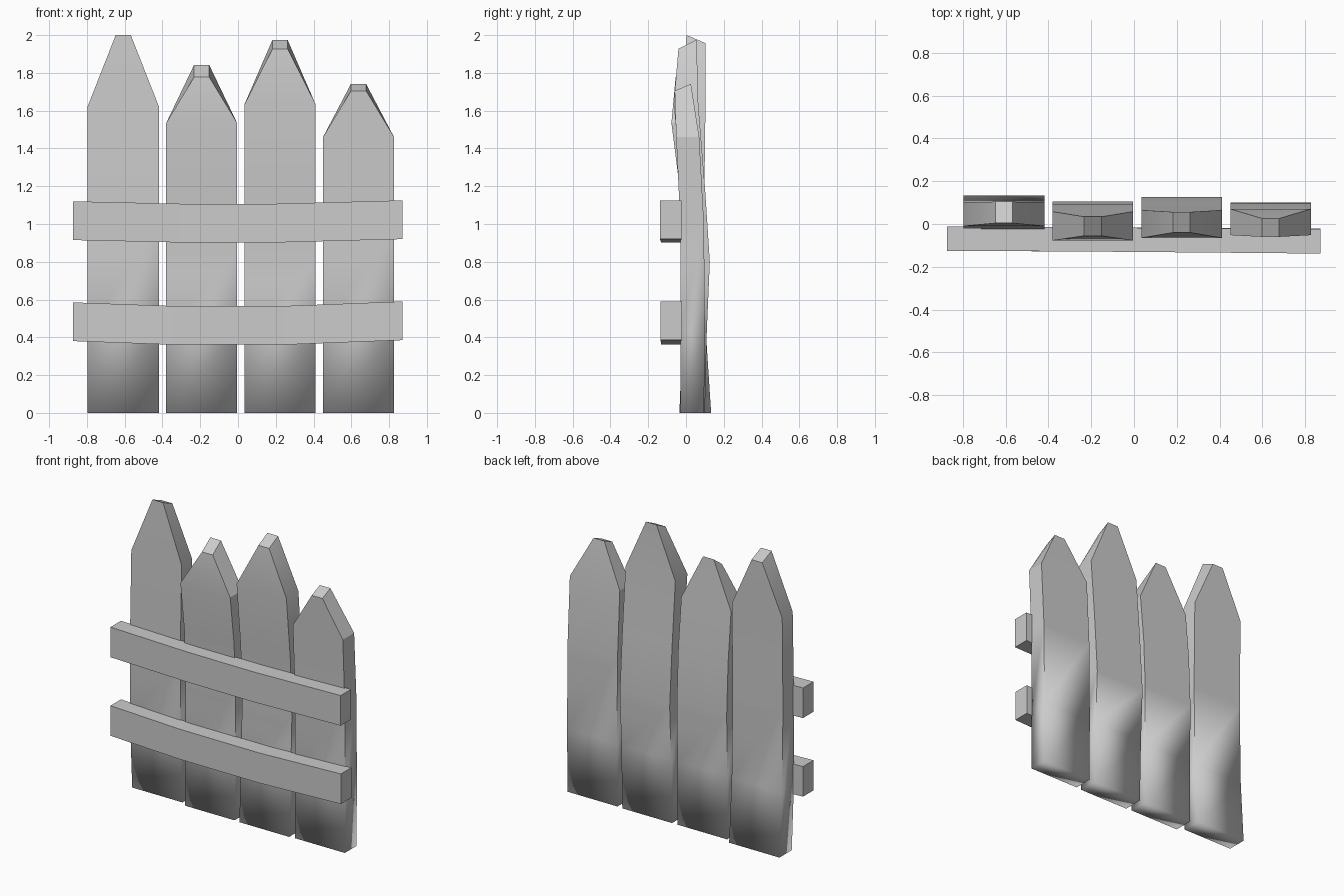
import bpy, bmesh

if "Cube" in bpy.data.objects:
    bpy.data.objects.remove(bpy.data.objects["Cube"])


def loft(name, rings, soft_base=False):
    """Skin four-cornered rings into a capped, flat-faced bar."""
    bm = bmesh.new()
    loops = [[bm.verts.new(p) for p in ring] for ring in rings]
    for a, b in zip(loops, loops[1:]):
        for i in range(4):
            j = (i + 1) % 4
            bm.faces.new((a[i], a[j], b[j], b[i]))
    bm.faces.new(loops[0][::-1])
    bm.faces.new(loops[-1])
    bmesh.ops.recalc_face_normals(bm, faces=bm.faces)
    # pickets have softened shading around the foot, crisp edges elsewhere
    for f in bm.faces:
        f.smooth = soft_base
    for e in bm.edges:
        foot = any(v.co.z < 0.001 for v in e.verts)
        e.smooth = foot or e.calc_face_angle(0) < 0.5
    mesh = bpy.data.meshes.new(name)
    bm.to_mesh(mesh)
    bm.free()
    obj = bpy.data.objects.new(name, mesh)
    bpy.context.collection.objects.link(obj)


def picket(name, x0, x1, body, tip):
    """body: (z, front y, back y) up to the shoulder; tip: front y, z, back y, z."""
    rings = [[(x0, f, z), (x1, f, z), (x1, b, z), (x0, b, z)] for z, f, b in body]
    c, w = (x0 + x1) / 2, 0.04
    fy, fz, by, bz = tip
    rings.append([(c - w, fy, fz), (c + w, fy, fz), (c + w, by, bz), (c - w, by, bz)])
    loft(name, rings, True)


def rail(name, sections):
    """sections: (x, bottom z, front y) along the bowed rail."""
    h, t = 0.205, 0.113
    loft(name, [[(x, y, z), (x, y + t, z), (x, y + t, z + h), (x, y, z + h)]
                for x, z, y in sections])


# Warped pickets, left to right
picket("picket_1", -0.797, -0.418,
       [(0, 0.0, 0.133), (0.43, -0.022, 0.105), (1.0, -0.025, 0.095), (1.62, -0.01, 0.103)],
       (0.004, 2.0, 0.104, 1.957))
picket("picket_2", -0.38, -0.005,
       [(0, -0.03, 0.10), (0.43, -0.022, 0.10), (0.85, -0.02, 0.105),
        (1.2, -0.035, 0.09), (1.535, -0.077, 0.058)],
       (-0.055, 1.777, 0.034, 1.842))
picket("picket_3", 0.035, 0.41,
       [(0, -0.035, 0.10), (0.43, -0.018, 0.11), (0.8, -0.006, 0.126),
        (1.2, -0.022, 0.10), (1.635, -0.065, 0.065)],
       (-0.04, 1.927, 0.056, 1.975))
picket("picket_4", 0.45, 0.826,
       [(0, -0.03, 0.095), (0.43, -0.028, 0.10), (1.0, -0.03, 0.095), (1.46, -0.052, 0.07)],
       (-0.06, 1.705, 0.026, 1.742))

# Sagging cross rails
rail("upper_rail", [(-0.873, 0.915, -0.125), (-0.3, 0.902, -0.128),
                    (0.2, 0.902, -0.132), (0.87, 0.92, -0.138)])
rail("lower_rail", [(-0.873, 0.38, -0.125), (-0.35, 0.361, -0.128),
                    (0.25, 0.361, -0.131), (0.87, 0.385, -0.135)])
